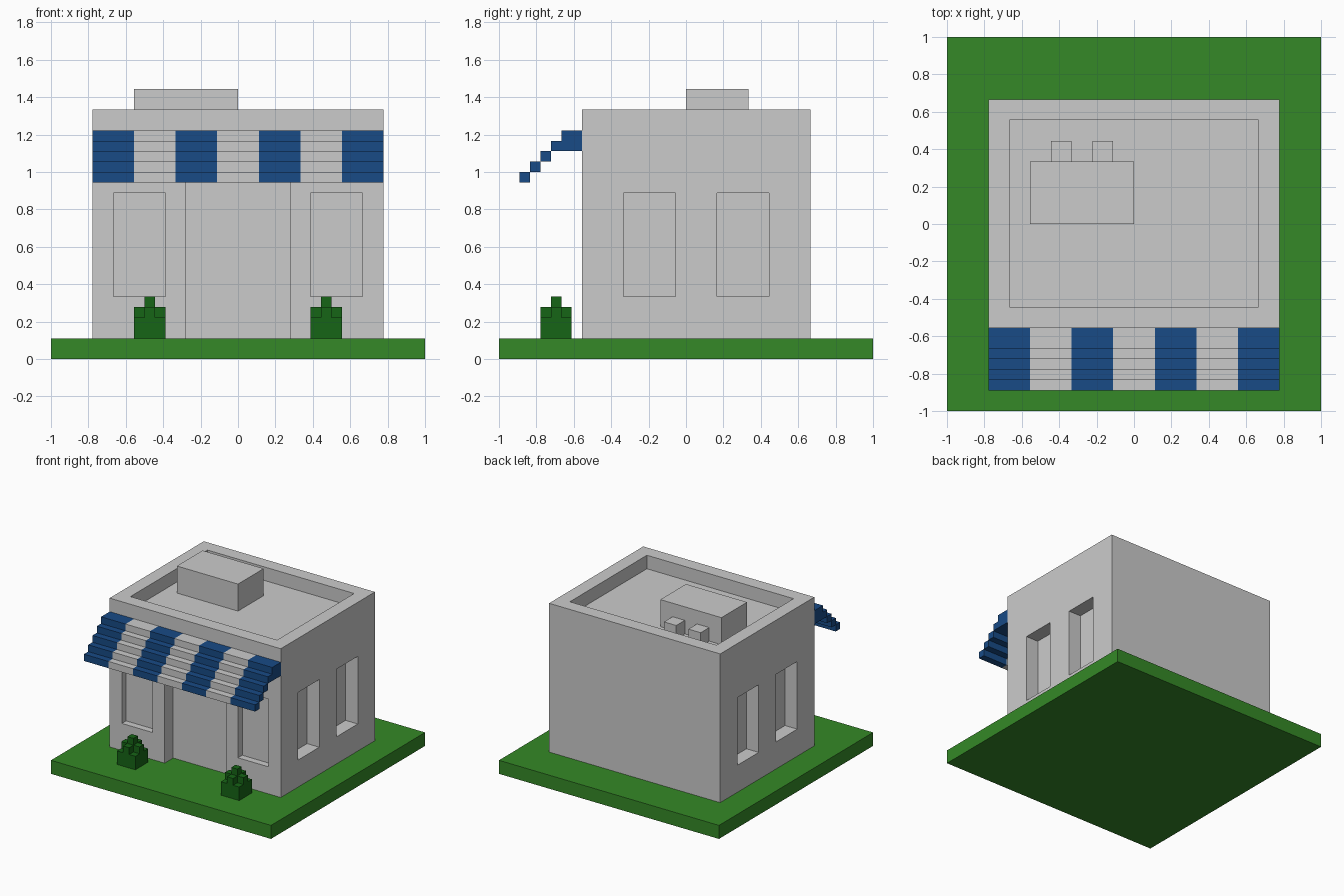
import bpy, bmesh

if "Cube" in bpy.data.objects:
    bpy.data.objects.remove(bpy.data.objects["Cube"])

U = 1 / 18  # block size: the model sits on a grid of 36 blocks across


def material(name, rgb):
    m = bpy.data.materials.new(name)
    m.diffuse_color = (*rgb, 1)
    m.use_nodes = True
    m.node_tree.nodes["Principled BSDF"].inputs["Base Color"].default_value = m.diffuse_color
    return m


def boxes(name, blocks, mat=None):
    """One object from boxes given as (x0, x1, y0, y1, z0, z1) in grid blocks."""
    bm = bmesh.new()
    for x0, x1, y0, y1, z0, z1 in blocks:
        for v in bmesh.ops.create_cube(bm, size=1)["verts"]:
            v.co = ((x1 if v.co.x > 0 else x0) * U,
                    (y1 if v.co.y > 0 else y0) * U,
                    (z1 if v.co.z > 0 else z0) * U)
    mesh = bpy.data.meshes.new(name)
    bm.to_mesh(mesh)
    bm.free()
    ob = bpy.data.objects.new(name, mesh)
    bpy.context.collection.objects.link(ob)
    if mat:
        mesh.materials.append(mat)
    return ob


grass = material("grass", (0.035, 0.25, 0.02))
leaf = material("leaf", (0.008, 0.13, 0.008))
blue = material("blue_cloth", (0.009, 0.07, 0.24))

# Lawn slab
boxes("lawn", [(-18, 18, -18, 18, 0, 2)], grass)

# Shop walls with roof tray, doorway and windows cut in
shop = boxes("shop_building", [(-14, 14, -10, 12, 2, 24)])
cuts = [(-12, 12, -8, 10, 22, 26),   # roof tray inside the parapet
        (-5, 5, -11, -8, 1, 18)]     # doorway
for s in (-1, 1):
    a, b = sorted((7 * s, 12 * s))
    cuts.append((a, b, -11, -9, 6, 16))          # front window
    a, b = sorted((12 * s, 15 * s))
    for y in (-6, 3):
        cuts.append((a, b, y, y + 5, 6, 16))     # side windows
cutter = boxes("opening_cutter", cuts)
cutter.hide_render = True
mod = shop.modifiers.new("openings", "BOOLEAN")
mod.operation = "DIFFERENCE"
mod.solver = "EXACT"
mod.object = cutter
bpy.context.view_layer.objects.active = shop
bpy.ops.object.modifier_apply(modifier=mod.name)
bpy.data.objects.remove(cutter)

# Rooftop unit with two short ducts behind it
boxes("roof_unit", [(-10, 0, 0, 6, 22, 26)])
for i, x in enumerate((-8, -4)):
    boxes(f"roof_duct_{i + 1}", [(x, x + 2, 6, 8, 22, 24)])

# Stepped awning in alternating stripes: (y0, y1, z0, z1) per step
steps = [(-12, -10, 20, 22)] + [(-13 - i, -12 - i, 20 - i, 21 - i) for i in range(4)]
for i in range(7):
    x = -14 + 4 * i
    boxes(f"awning_stripe_{i + 1}", [(x, x + 4, *s) for s in steps],
          blue if i % 2 == 0 else None)

# Two bushes: square base, cross, tip
for name, x in (("left_bush", -10), ("right_bush", 7)):
    boxes(name, [(x, x + 3, -14, -11, 2, 4),
                 (x, x + 3, -13, -12, 4, 5),
                 (x + 1, x + 2, -14, -13, 4, 5),
                 (x + 1, x + 2, -12, -11, 4, 5),
                 (x + 1, x + 2, -13, -12, 5, 6)], leaf)
